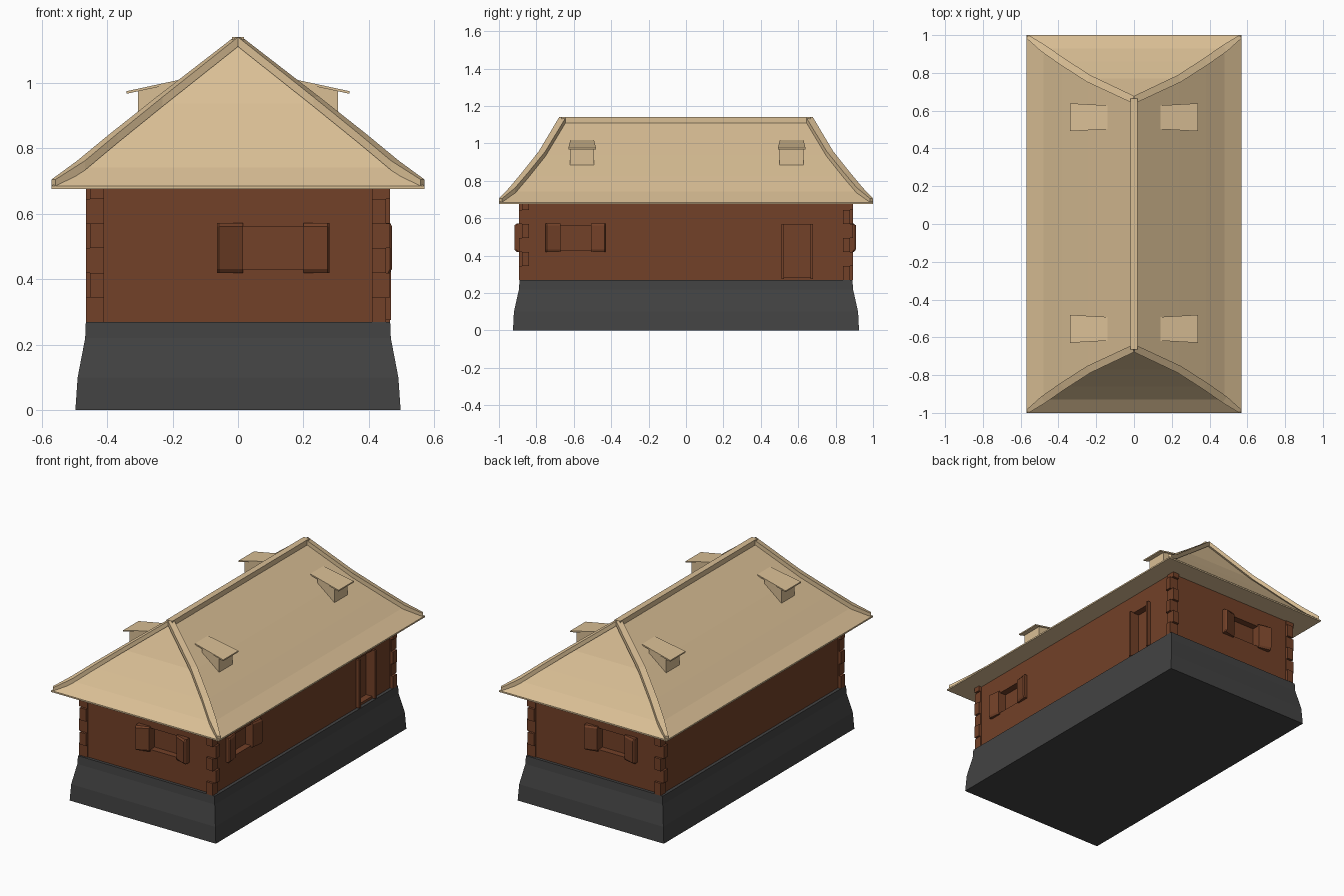
import bpy, bmesh, math
from mathutils import Matrix, Vector

if "Cube" in bpy.data.objects:
    bpy.data.objects.remove(bpy.data.objects["Cube"])


def material(name, rgb):
    m = bpy.data.materials.new(name)
    m.diffuse_color = (*rgb, 1)
    m.use_nodes = True
    m.node_tree.nodes["Principled BSDF"].inputs["Base Color"].default_value = m.diffuse_color
    return m


THATCH = material("thatch", (0.70, 0.52, 0.30))
WOOD = material("wood", (0.17, 0.052, 0.021))
STONE = material("stone", (0.055, 0.055, 0.055))


def loft(name, rings, mat, matrix=None):
    """Skin equal-length rings of points and cap both ends."""
    bm = bmesh.new()
    vs = [[bm.verts.new(p) for p in r] for r in rings]
    n = len(rings[0])
    for a, b in zip(vs, vs[1:]):
        for i in range(n):
            j = (i + 1) % n
            bm.faces.new((a[i], a[j], b[j], b[i]))
    bm.faces.new(vs[0])
    bm.faces.new(vs[-1])
    bmesh.ops.recalc_face_normals(bm, faces=bm.faces)
    me = bpy.data.meshes.new(name)
    bm.to_mesh(me)
    bm.free()
    ob = bpy.data.objects.new(name, me)
    bpy.context.collection.objects.link(ob)
    me.materials.append(mat)
    if matrix:
        # keep winding outward after rotation
        me.transform(matrix)
    return ob


def rect(x, y, z):
    return [(-x, -y, z), (x, -y, z), (x, y, z), (-x, y, z)]


def box(name, x0, x1, y0, y1, z0, z1, mat, matrix=None):
    return loft(name, [[(x0, y0, z), (x1, y0, z), (x1, y1, z), (x0, y1, z)]
                       for z in (z0, z1)], mat, matrix)


# Stone plinth with flared foot
loft("plinth", [rect(0.497, 0.925, 0), rect(0.49, 0.92, 0.1),
                rect(0.467, 0.893, 0.22), rect(0.465, 0.89, 0.27)], STONE)

# Timber walls
WX, WY = 0.445, 0.872
walls = box("walls", -WX, WX, -WY, WY, 0.26, 0.69, WOOD)

# Interlocking log ends at the corners
for sx in (-1, 1):
    for sy in (-1, 1):
        for i in range(6):
            z0, z1 = 0.27 + 0.075 * i, min(0.345 + 0.075 * i, 0.682)
            if (i % 2 == 0) == (sx == sy):
                xs, ys = (0.41, 0.465), (0.84, 0.878)
            else:
                xs, ys = (0.41, 0.452), (0.84, 0.892)
            xs, ys = sorted(sx * v for v in xs), sorted(sy * v for v in ys)
            box("log_end", *xs, *ys, z0, z1, WOOD)


# Wall-local frame: x along the wall, -y outwards
def wall_frame(angle, dist, u):
    return (Matrix.Rotation(math.radians(angle), 4, 'Z')
            @ Matrix.Translation((u, -dist, 0)))


def cut(u0, u1, z0, z1, depth, frame):
    c = box("opening_cutter", u0, u1, -0.1, depth, z0, z1, WOOD, frame)
    c.hide_render = True
    c.hide_viewport = False
    c.display_type = 'WIRE'
    m = walls.modifiers.new("opening", 'BOOLEAN')
    m.operation = 'DIFFERENCE'
    m.solver = 'EXACT'
    m.object = c
    return c


cutters = []
# Windows with splayed shutters: angle, wall distance, centre, half opening, half width, projection
for ang, dist, u, ho, hw, out in ((0, WY, 0.1075, 0.092, 0.172, 0.046),
                                  (90, WX, -0.59, 0.082, 0.16, 0.026),
                                  (180, WY, 0.1075, 0.092, 0.172, 0.036)):
    f = wall_frame(ang, dist, u)
    cutters.append(cut(-ho, ho, 0.43, 0.562, 0.04, f))
    for s in (-1, 1):
        rings = [[(s * ho, 0.005, z), (s * ho, -0.012 * k, z),
                  (s * (hw - 0.006), -out * k, z), (s * hw, -out * k * 0.75, z),
                  (s * hw, 0.005, z)]
                 for z, k in ((0.42, 0.7), (0.432, 1), (0.562, 1), (0.572, 0.7))]
        loft("shutter", rings, WOOD, f)

# Doorway with jambs
f = wall_frame(90, WX, 0.595)
cutters.append(cut(-0.07, 0.07, 0.285, 0.565, 0.04, f))
for s in (-1, 1):
    a, b = sorted((s * 0.07, s * 0.085))
    box("door_jamb", a, b, -0.022, 0.005, 0.275, 0.57, WOOD, f)

# Bake the openings into the walls, then drop the cutters
dg = bpy.context.evaluated_depsgraph_get()
baked = bpy.data.meshes.new_from_object(walls.evaluated_get(dg))
walls.modifiers.clear()
walls.data = baked
for c in cutters:
    bpy.data.objects.remove(c)

# Concave hipped roof: hip line from eave to ridge end
HIP = [(0.57, 1.0, 0.685), (0.48, 0.93, 0.742), (0.38, 0.86, 0.825),
       (0.24, 0.77, 0.937), (0.004, 0.66, 1.12)]
loft("roof", [rect(0.57, 1.0, 0.676)] + [rect(*p) for p in HIP], THATCH)

# Hip caps follow the hip lines
for sx in (-1, 1):
    for sy in (-1, 1):
        rings = []
        for i, p in enumerate(HIP):
            a, b = Vector(HIP[max(i - 1, 0)]), Vector(HIP[min(i + 1, 4)])
            d = (b - a).to_2d().normalized()
            n = Vector((-d.y, d.x)) * 0.02
            ring = []
            for s, dz in ((-1, -0.009), (1, -0.009), (1, 0.02), (-1, 0.02)):
                x = max(min(p[0] + s * n.x, 0.57), 0)
                y = min(p[1] + s * n.y, 1.0)
                ring.append((sx * x, sy * y, p[2] + dz))
            rings.append(ring)
        loft("hip_cap", rings, THATCH)

# Ridge cap
box("ridge_cap", -0.019, 0.019, -0.665, 0.665, 1.1, 1.14, THATCH)

# Dormers with sloping lids
for sx in (-1, 1):
    for cy in (-0.555, 0.565):
        loft("dormer", [[(sx * x, cy + t * 0.064, z)
                         for x, z in ((0.19, 0.89), (0.305, 0.88), (0.305, 0.976), (0.19, 1.0))]
                        for t in (-1, 1)], THATCH)
        loft("dormer_lid", [[(sx * x, cy - h, z - 0.008), (sx * x, cy + h, z - 0.008),
                             (sx * x, cy + h, z), (sx * x, cy - h, z)]
                            for x, h, z in ((0.14, 0.063, 1.018), (0.34, 0.074, 0.975))],
             THATCH)
